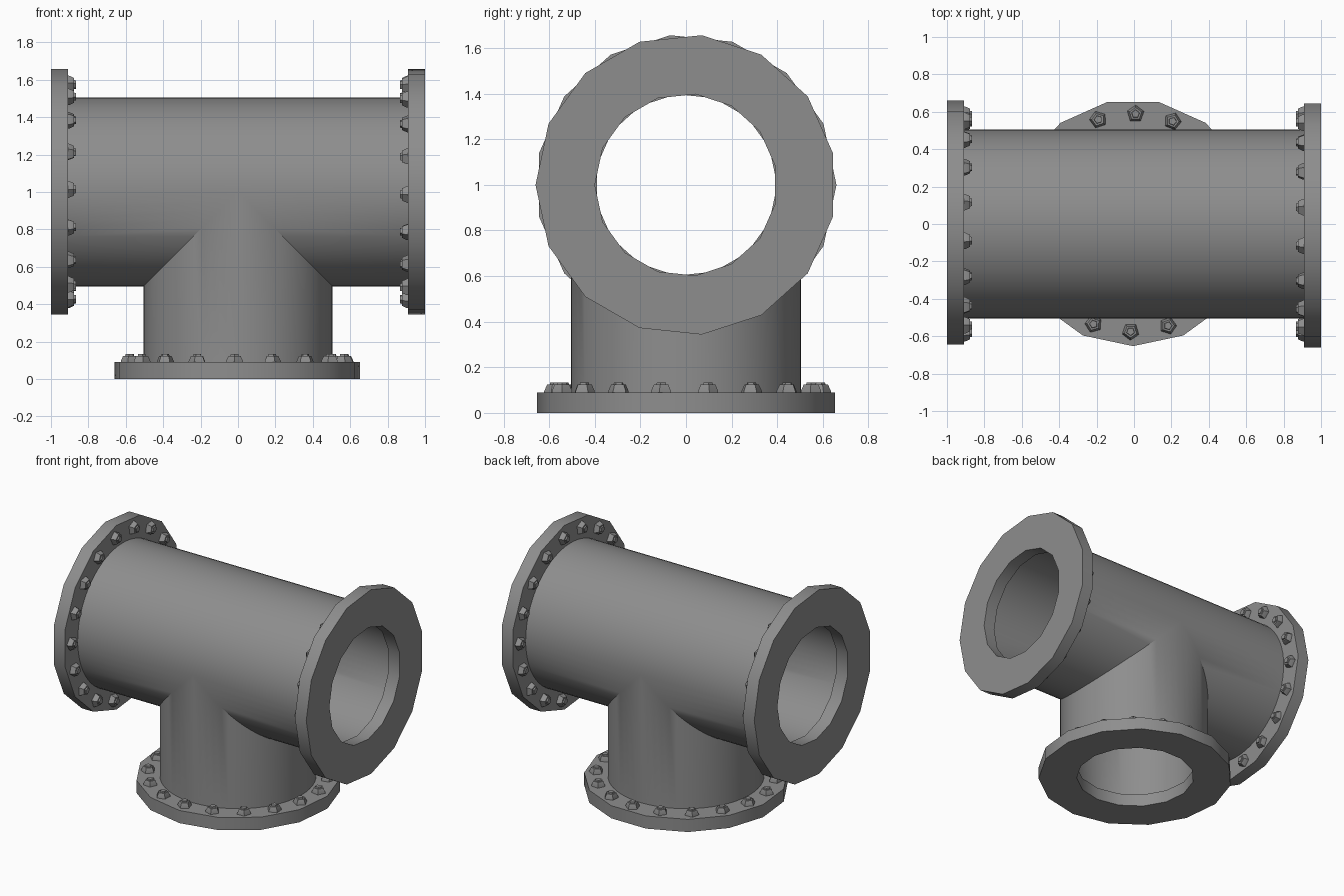
import bpy, bmesh
from math import sin, cos, pi, radians
from mathutils import Matrix

if "Cube" in bpy.data.objects:
    bpy.data.objects.remove(bpy.data.objects["Cube"])

steel = bpy.data.materials.new("grey_steel")
steel.use_nodes = True
GREY = (0.27, 0.27, 0.27, 1)
steel.diffuse_color = GREY
bsdf = steel.node_tree.nodes["Principled BSDF"]
bsdf.inputs["Base Color"].default_value = GREY
bsdf.inputs["Roughness"].default_value = 0.6

AXIS_Z = 1.0
OUTER, INNER = 0.505, 0.43
RIM, HOLE, THICK = 0.66, 0.40, 0.09


def finish(bm, name, matrix=Matrix()):
    bmesh.ops.remove_doubles(bm, verts=bm.verts, dist=0.0005)
    bmesh.ops.recalc_face_normals(bm, faces=bm.faces)
    mesh = bpy.data.meshes.new(name)
    bm.to_mesh(mesh)
    bm.free()
    mesh.materials.append(steel)
    obj = bpy.data.objects.new(name, mesh)
    bpy.context.collection.objects.link(obj)
    obj.matrix_world = matrix
    bpy.ops.object.select_all(action="DESELECT")
    obj.select_set(True)
    bpy.context.view_layer.objects.active = obj
    bpy.ops.object.shade_smooth_by_angle(angle=radians(30))
    return obj


def bridge(bm, a, b):
    n = len(a)
    for i in range(n):
        j = (i + 1) % n
        corners = (a[i], a[j], b[j], b[i])
        bm.faces.new(corners)


def lathe(bm, profile, sides, matrix=Matrix(), start=0.0, closed=False):
    """Revolve (radius, height) points around z; open profiles get end caps."""
    rings = [[bm.verts.new(matrix @ Matrix.Translation((
        r * cos(start + 2 * pi * k / sides),
        r * sin(start + 2 * pi * k / sides), z)).translation)
        for k in range(sides)] for r, z in profile]
    for a, b in zip(rings, rings[1:]):
        bridge(bm, a, b)
    if closed:
        bridge(bm, rings[-1], rings[0])
    else:
        bm.faces.new(rings[0])
        bm.faces.new(rings[-1])


# Tee body: three sleeves with mitred inner ends, welded together
def run_point(side, mitred):
    def point(r, a):
        x = max(0, -r * sin(a)) if mitred else 0.93
        return (side * x, r * cos(a), AXIS_Z + r * sin(a))
    return point


def branch_point(mitred):
    def point(r, a):
        z = AXIS_Z - abs(r * cos(a)) if mitred else 0.07
        return (r * cos(a), r * sin(a), z)
    return point


bm = bmesh.new()
SEGMENTS = 64
sleeves = [(run_point(s, False), run_point(s, True)) for s in (1, -1)]
sleeves.append((branch_point(False), branch_point(True)))
for end, mitre in sleeves:
    rings = [[bm.verts.new(f(r, 2 * pi * k / SEGMENTS)) for k in range(SEGMENTS)]
             for f, r in ((mitre, OUTER), (end, OUTER), (end, INNER), (mitre, INNER))]
    for a, b in zip(rings, rings[1:]):
        bridge(bm, a, b)
finish(bm, "tee_pipe")

# Flanges with their rings of bolts, one per pipe end
to_left = Matrix.Translation((1, 0, AXIS_Z)) @ Matrix.Rotation(-pi / 2, 4, "Y")
placements = {
    "bottom": Matrix.Translation((-0.005, 0.007, 0)),
    "left": to_left,
    "right": Matrix.Rotation(pi, 4, "Z") @ to_left,
}
BOLTS = 18
for side, matrix in placements.items():
    bm = bmesh.new()
    lathe(bm, [(RIM, 0), (RIM, THICK), (HOLE, THICK), (HOLE, 0)], 15,
          start=-pi / 2, closed=True)
    finish(bm, side + "_flange", matrix)

    bm = bmesh.new()
    for k in range(BOLTS):
        spot = (Matrix.Rotation(2 * pi * k / BOLTS - pi / 2 - radians(1.3), 4, "Z")
                @ Matrix.Translation((0.582, 0, THICK)))
        lathe(bm, [(0.047, -0.01), (0.047, 0.006), (0.034, 0.034),
                   (0.023, 0.034), (0.021, 0.043)], 5, spot)
    finish(bm, side + "_flange_bolts", matrix)
